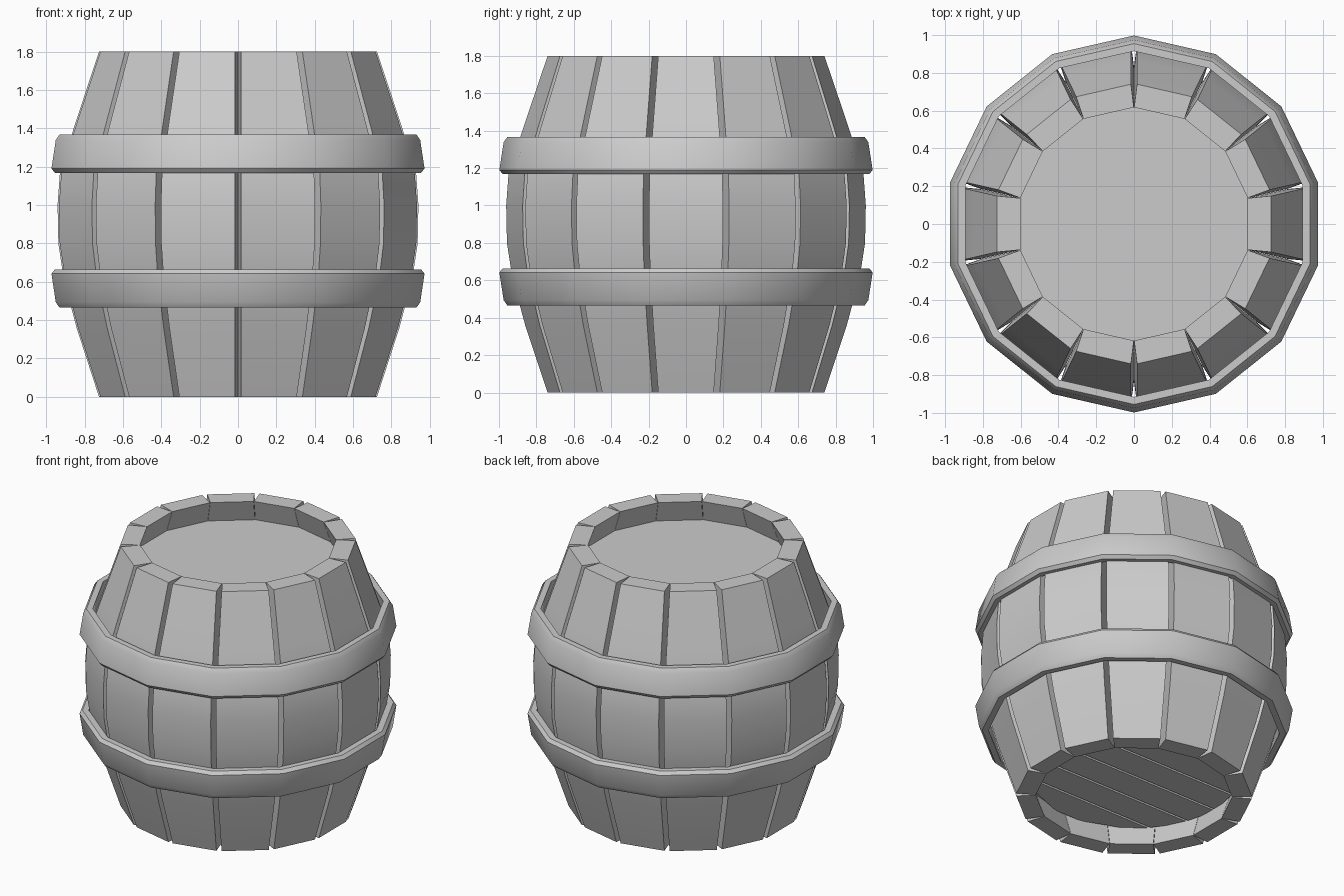
import bpy, bmesh
from math import pi, cos, sin, tan, radians, sqrt

if "Cube" in bpy.data.objects:
    bpy.data.objects.remove(bpy.data.objects["Cube"])

SIDES = 14
STEP = 2 * pi / SIDES
HALF = STEP / 2
GAP = 0.017          # half width of the groove between staves at the surface
THICK = 0.123        # stave thickness


def make(name, verts, faces, smooth=True):
    bm = bmesh.new()
    vs = [bm.verts.new(v) for v in verts]
    for f in faces:
        bm.faces.new([vs[i] for i in f])
    bmesh.ops.recalc_face_normals(bm, faces=bm.faces)
    me = bpy.data.meshes.new(name)
    bm.to_mesh(me)
    bm.free()
    if smooth:
        me.shade_smooth()
        me.set_sharp_from_angle(angle=radians(30))
    ob = bpy.data.objects.new(name, me)
    bpy.context.collection.objects.link(ob)
    return ob


# Staves: (height, distance of the flat face from the axis)
profile = [(0, .725), (.36, .842), (.62, .91), (.80, .937), (1.0, .941),
           (1.18, .928), (1.44, .844), (1.8, .725)]


def stave(index):
    a = index * STEP
    verts, faces = [], []
    for z, r in profile:
        ri = r - THICK
        wo, wi = r * tan(HALF) - GAP, ri * tan(HALF) - 0.001
        for d, w in ((r, -wo), (r, wo), (ri, wi), (ri, -wi)):
            verts.append((d * cos(a) - w * sin(a), d * sin(a) + w * cos(a), z))
    n = len(profile)
    for k in range(n - 1):
        for j in range(4):
            p, q = 4 * k + j, 4 * k + (j + 1) % 4
            faces.append((p, q, q + 4, p + 4))
    faces += [(0, 1, 2, 3), tuple(4 * (n - 1) + j for j in range(4))]
    make(f"stave_{index + 1}", verts, faces)


for i in range(SIDES):
    stave(i)


# Hoops: bevelled cross-section (corner radius, height) swept round 14 sides
def hoop(name, section):
    n = len(section)
    verts, faces = [], []
    for i in range(SIDES):
        a = pi / 2 + i * STEP
        verts += [(r * cos(a), r * sin(a), z) for r, z in section]
        b = (i + 1) % SIDES
        for j in range(n):
            k = (j + 1) % n
            faces.append((i * n + j, i * n + k, b * n + k, b * n + j))
    make(name, verts, faces)


upper = [(.94, 1.168), (.98, 1.168), (.998, 1.19), (.975, 1.338),
         (.955, 1.367), (.915, 1.367)]
hoop("upper_hoop", upper)
hoop("lower_hoop", [(r, 1.832 - z) for r, z in upper])


# Lid and floor discs, set in from the ends
def disc(name, z0, z1, apothem):
    r = apothem / cos(HALF)
    ang = [pi / 2 + i * STEP for i in range(SIDES)]
    verts = [(r * cos(a), r * sin(a), z) for z in (z0, z1) for a in ang]
    faces = [tuple(range(SIDES)), tuple(range(SIDES, 2 * SIDES))]
    for i in range(SIDES):
        j = (i + 1) % SIDES
        faces.append((i, j, j + SIDES, i + SIDES))
    make(name, verts, faces, smooth=False)


disc("lid", 1.60, 1.65, .66)
disc("floor_backing", .165, .20, .66)

# Floor planks running left to right under the backing
COUNT, R = 6, .655
pitch = 2 * R / COUNT
for i in range(COUNT):
    y0, y1 = -R + i * pitch + .008, -R + (i + 1) * pitch - .008
    x0, x1 = sqrt(max(R * R - y0 * y0, 0)), sqrt(max(R * R - y1 * y1, 0))
    ym = (y0 + y1) / 2
    xm = sqrt(R * R - ym * ym)
    ring = [(-x0, y0), (x0, y0), (xm, ym), (x1, y1), (-x1, y1), (-xm, ym)]
    verts = [(x, y, z) for z in (.145, .17) for x, y in ring]
    faces = [tuple(range(6)), tuple(range(6, 12))]
    faces += [(j, (j + 1) % 6, (j + 1) % 6 + 6, j + 6) for j in range(6)]
    make(f"floor_plank_{i + 1}", verts, faces, smooth=False)
